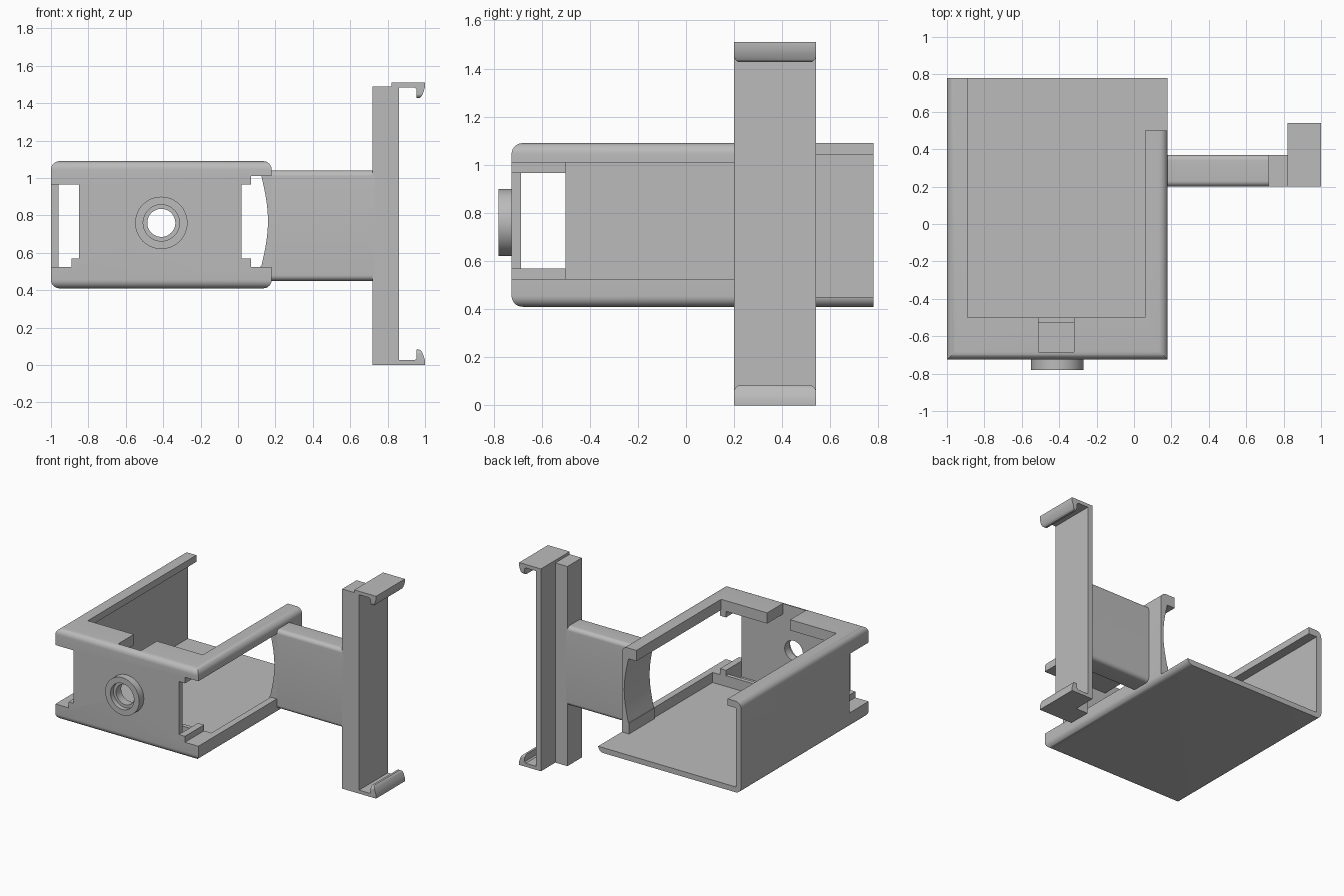
import bpy, bmesh
from math import sin, cos, pi, sqrt
from mathutils import Vector

cube = bpy.data.objects.get("Cube")
if cube:
    bpy.data.objects.remove(cube, do_unlink=True)

grey = bpy.data.materials.new("plain grey plastic")
grey.use_nodes = True
grey.diffuse_color = (0.5, 0.5, 0.5, 1)
grey.node_tree.nodes["Principled BSDF"].inputs["Base Color"].default_value = (0.5, 0.5, 0.5, 1)


def rounded(points, steps=8):
    """Outline from (a, b) or (a, b, radius) corners; radii become curves."""
    out = []
    for i, p in enumerate(points):
        c = Vector(p[:2])
        if len(p) < 3:
            out.append(c)
            continue
        to_prev = (Vector(points[i - 1][:2]) - c).normalized()
        to_next = (Vector(points[(i + 1) % len(points)][:2]) - c).normalized()
        centre = c + (to_prev + to_next) * p[2]
        for k in range(steps + 1):
            t = k / steps * pi / 2
            out.append(centre - to_next * p[2] * cos(t) - to_prev * p[2] * sin(t))
    return out


def finish(name, bm):
    bmesh.ops.recalc_face_normals(bm, faces=bm.faces)
    mesh = bpy.data.meshes.new(name)
    bm.to_mesh(mesh)
    bm.free()
    mesh.materials.append(grey)
    obj = bpy.data.objects.new(name, mesh)
    bpy.context.collection.objects.link(obj)
    return obj


def prism(name, points, axis, lo, hi):
    """Extrude an outline along x (points yz), y (points xz) or z (points xy)."""
    bm = bmesh.new()
    outline = rounded(points)

    def ring(d):
        verts = []
        for a, b in outline:
            co = [a, b]
            co.insert("xyz".index(axis), d)
            verts.append(bm.verts.new(co))
        return verts
    r0, r1 = ring(lo), ring(hi)
    bm.faces.new(r0)
    bm.faces.new(r1)
    for i in range(len(r0)):
        j = (i + 1) % len(r0)
        bm.faces.new((r0[i], r0[j], r1[j], r1[i]))
    return finish(name, bm)


def box(name, x, y, z):
    return prism(name, [(x[0], y[0]), (x[1], y[0]), (x[1], y[1]), (x[0], y[1])], "z", *z)


def boolean(obj, tool, operation="DIFFERENCE"):
    mod = obj.modifiers.new("cut", "BOOLEAN")
    mod.operation, mod.solver, mod.object = operation, "EXACT", tool
    bpy.context.view_layer.objects.active = obj
    bpy.ops.object.modifier_apply(modifier=mod.name)
    bpy.data.objects.remove(tool, do_unlink=True)


def smooth(obj):
    bpy.ops.object.select_all(action="DESELECT")
    obj.select_set(True)
    bpy.context.view_layer.objects.active = obj
    bpy.ops.object.shade_smooth_by_angle(angle=0.5)


def circle(radius, cx, cz, n=48):
    return [(cx + radius * cos(2 * pi * i / n), cz + radius * sin(2 * pi * i / n)) for i in range(n)]


# Tray body: rounded along both sides and along the front
R = 0.045
tray = prism("tray", [(-1, 0.41, R), (0.18, 0.41, R), (0.18, 1.09, R), (-1, 1.09, R)], "y", -0.725, 0.78)
boolean(tray, prism("front_rounding", [(-0.725, 0.41, R), (0.9, 0.41), (0.9, 1.09), (-0.725, 1.09, R)],
                    "x", -2, 1), "INTERSECT")

cuts = [
    ((-0.96, 0.06), (-0.5, 1), (0.45, 1.04)),       # main cavity
    ((0.05, 0.13), (-0.5, 0.2), (0.45, 1.01)),      # cavity beside right rail
    ((0.05, 0.12), (0.19, 1), (0.45, 1.01)),        # cavity beside right wall
    ((-0.89, 0.06), (-0.5, 1), (1.0, 2)),           # open top
    ((-0.85, 0.02), (-0.685, -0.53), (0.45, 1.01)),  # pocket behind front wall
    ((-0.85, 0.02), (-0.685, -0.45), (0.53, 1.01)),  # space above low rim
    ((-2, -0.85), (-2, -0.5), (0.57, 0.965)),       # right-hand corner window
    ((-2, -0.89), (-2, -0.5), (0.525, 0.6)),
    ((0.02, 2), (-2, -0.5), (0.57, 0.965)),         # left-hand corner window
    ((0.07, 2), (-2, -0.5), (0.525, 1.01)),
    ((0.1, 2), (-0.51, 0.2), (0.525, 1.01)),        # long side opening
    ((0.05, 2), (0.5, 2), (0.45, 2)),               # open rear corner
    ((-0.51, -0.32), (-0.685, -0.4), (0.9, 2)),     # slot in front lip
]
for c in cuts:
    boolean(tray, box("cutter", *c))

# Scooped inner face of the side wall
scoop = [(0.0, 0.53)] + [(0.125 + 0.035 * cos(t * pi / 24), 0.77 + 0.02 * t)
                         for t in range(-12, 13)] + [(0.0, 1.01)]
boolean(tray, prism("scoop", scoop, "y", 0.1, 2))
boolean(tray, prism("hole", circle(0.075, -0.41, 0.76), "y", -2, -0.6))
smooth(tray)

# Round boss with a stepped hole
boss = prism("front_boss", circle(0.14, -0.41, 0.76), "y", -0.78, -0.72)
boolean(boss, prism("bore", circle(0.075, -0.41, 0.76), "y", -2, 0))
boolean(boss, prism("counterbore", circle(0.097, -0.41, 0.76), "y", -2, -0.745))
smooth(boss)

# Arm reaching out to the clip
arm = prism("arm", [(0.2, 0.45, 0.03), (0.37, 0.45, 0.03), (0.37, 1.04, 0.03), (0.2, 1.04, 0.03)],
            "x", 0.165, 0.73)
smooth(arm)

# Clip: upright bar, wide plate and two hooked jaws
box("clip_bar", (0.72, 0.82), (0.2, 0.37), (0.0, 1.49))
box("clip_plate", (0.82, 0.86), (0.2, 0.54), (0.0, 1.51))
jaw = [(0.86, 0), (1.0, 0), (1.0, 0.025), (0.992, 0.05), (0.982, 0.073), (0.97, 0.083),
       (0.955, 0.083), (0.955, 0.035), (0.945, 0.026), (0.86, 0.026)]
for name, base, sign in (("lower_jaw", 0, 1), ("upper_jaw", 1.51, -1)):
    hook = prism(name, [(x, base + sign * z) for x, z in jaw], "y", 0.2, 0.54)
    # Round the tips of the jaw
    e = [(0.2, -0.1), (0.54, -0.1), (0.54, 0.083, 0.025), (0.2, 0.083, 0.025)]
    trim = [(p[0], base + sign * p[1]) + p[2:] for p in e]
    boolean(hook, prism("tip_rounding", trim, "x", 0.8, 1.1), "INTERSECT")
    smooth(hook)
